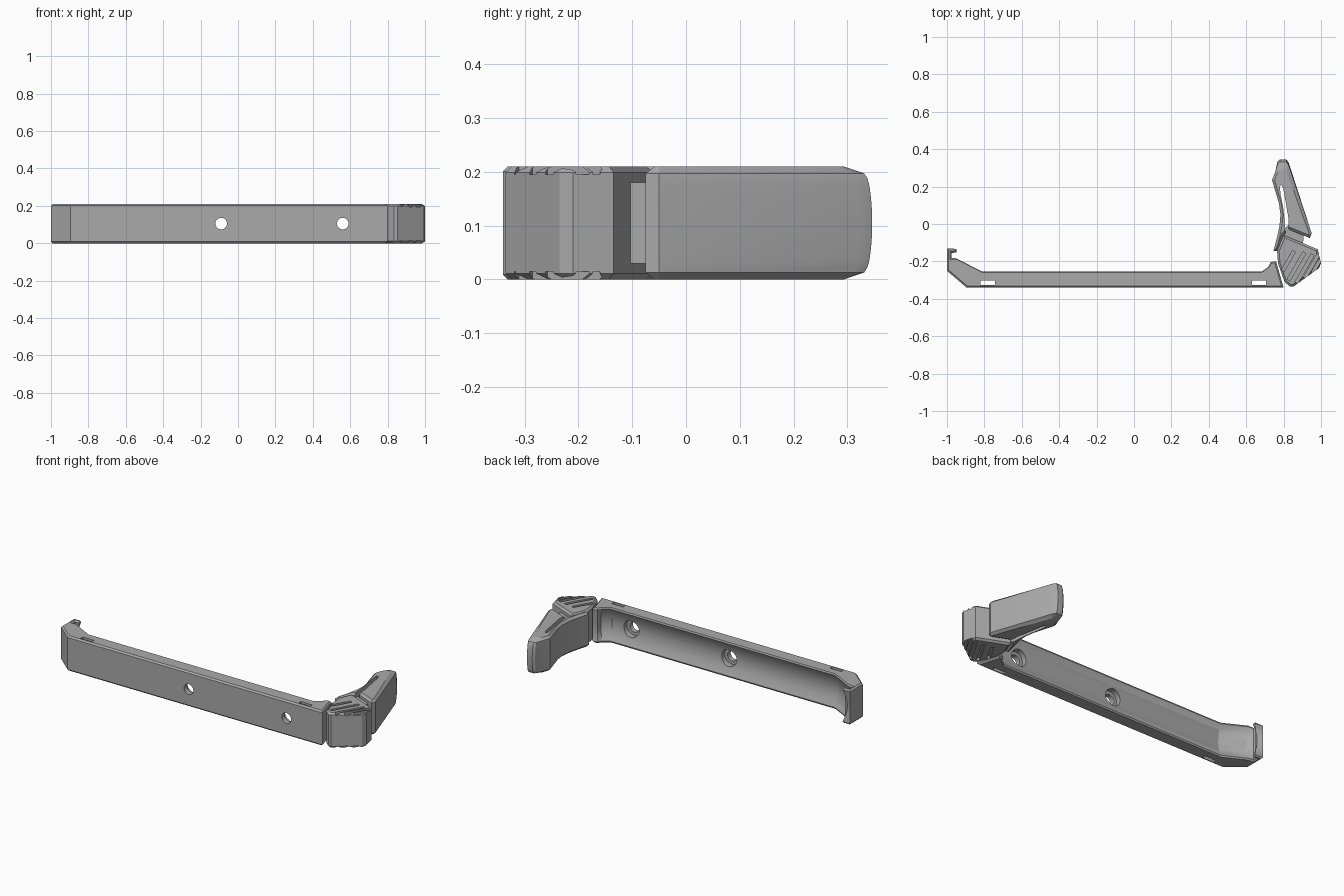
import bpy, bmesh, math
from mathutils import Vector, Matrix

if "Cube" in bpy.data.objects:
    bpy.data.objects.remove(bpy.data.objects["Cube"])

HEIGHT = 0.21
MID = HEIGHT / 2

grey = bpy.data.materials.new("satin_grey")
grey.use_nodes = True
grey.diffuse_color = (0.4, 0.4, 0.4, 1)
grey.node_tree.nodes["Principled BSDF"].inputs["Base Color"].default_value = (0.4, 0.4, 0.4, 1)


def finish(name, bm):
    bmesh.ops.recalc_face_normals(bm, faces=bm.faces)
    mesh = bpy.data.meshes.new(name)
    bm.to_mesh(mesh)
    bm.free()
    mesh.materials.append(grey)
    obj = bpy.data.objects.new(name, mesh)
    bpy.context.collection.objects.link(obj)
    return obj


def inward(points):
    """Mitred inward directions of a counter-clockwise outline."""
    result = []
    for i, p in enumerate(points):
        a = (p - points[i - 1]).normalized()
        b = (points[(i + 1) % len(points)] - p).normalized()
        na, nb = Vector((-a.y, a.x)), Vector((-b.y, b.x))
        result.append((na + nb) / max(0.4, 1 + na.dot(nb)))
    return result


def layered(name, outline, z0=0, z1=HEIGHT, chamfer=0.0, steps=1, shift=None):
    """Stack an outline in z, with chamfered rims and an optional per-point shift."""
    points = [Vector(p[:2]) for p in outline]
    normals = inward(points)
    levels = [z0 + chamfer + (z1 - z0 - 2 * chamfer) * i / steps for i in range(steps + 1)]
    if chamfer:
        levels = [z0] + levels + [z1]
    bm = bmesh.new()
    rings = []
    for z in levels:
        inset = chamfer if chamfer and z in (z0, z1) else 0
        ring = []
        for i, p in enumerate(points):
            q = p + normals[i] * inset
            if shift:
                q = q + shift(outline[i], normals[i], (z - MID) / MID)
            ring.append(bm.verts.new((q.x, q.y, z)))
        rings.append(ring)
    for low, high in zip(rings, rings[1:]):
        for i in range(len(points)):
            j = (i + 1) % len(points)
            bm.faces.new((low[i], low[j], high[j], high[i]))
    bm.faces.new(rings[0][::-1])
    bm.faces.new(rings[-1])
    return finish(name, bm)


def box(size, matrix):
    bm = bmesh.new()
    bmesh.ops.create_cube(bm, size=1, matrix=matrix @ Matrix.Diagonal((*size, 1)))
    return finish("cutter", bm)


def bore(x, y0, y1, radius):
    bm = bmesh.new()
    place = Matrix.Translation((x, (y0 + y1) / 2, MID)) @ Matrix.Rotation(math.pi / 2, 4, "X")
    bmesh.ops.create_cone(bm, cap_ends=True, segments=32, radius1=radius, radius2=radius,
                          depth=y1 - y0, matrix=place)
    return finish("cutter", bm)


def cut(target, cutters):
    bpy.context.view_layer.objects.active = target
    for cutter in cutters:
        mod = target.modifiers.new("cut", "BOOLEAN")
        mod.operation = "DIFFERENCE"
        mod.solver = "EXACT"
        mod.object = cutter
        bpy.ops.object.modifier_apply(modifier=mod.name)
        bpy.data.objects.remove(cutter)


# Long bar with a hooked end; third value is how far the inner face is hollowed
bar_outline = [
    (-0.895, -0.34, 0), (0.80, -0.34, 0), (0.76, -0.2, 0), (0.73, -0.2, 0.6),
    (0.715, -0.225, 1), (0.68, -0.25, 1), (-0.81, -0.25, 1), (-0.945, -0.18, 1),
    (-0.975, -0.18, 0), (-0.975, -0.155, 0), (-0.945, -0.155, 0.6),
    (-0.945, -0.13, 0.6), (-1, -0.13, 0), (-1, -0.25, 0)]


def hollow(point, normal, t):
    return normal * 0.032 * point[2] * max(0, 1 - t * t)


bar = layered("long_bar", bar_outline, chamfer=0.009, steps=16, shift=hollow)
slots = [box((0.075, 0.022, 1), Matrix.Translation((x, -0.314, MID))) for x in (-0.782, 0.668)]
holes = [bore(x, *span) for x in (-0.09, 0.56) for span in ((-0.5, -0.2, 0.031), (-0.31, -0.2, 0.05))]
cut(bar, slots + holes)

# Thumb block with diagonal grip grooves above and below
block = layered("thumb_block", [
    (0.835, -0.335), (0.852, -0.335), (0.99, -0.235), (1.0, -0.21), (0.982, -0.135),
    (0.80, -0.06), (0.765, -0.145), (0.77, -0.21), (0.805, -0.31)], chamfer=0.011)
grooves = []
slant = math.radians(60)
for x, y, length in ((0.795, -0.25, 0.12), (0.826, -0.30, 0.17), (0.868, -0.315, 0.175),
                     (0.913, -0.29, 0.15), (0.955, -0.262, 0.115)):
    for z in (0, HEIGHT):
        centre = (x + math.cos(slant) * length / 2, y + math.sin(slant) * length / 2, z)
        grooves.append(box((length, 0.018, 0.03),
                           Matrix.Translation(centre) @ Matrix.Rotation(slant, 4, "Z")))
cut(block, grooves)

# Narrow neck joining the block to the paddle
layered("lever_neck", [(0.775, -0.10), (0.90, -0.15), (0.91, -0.03), (0.83, 0.0), (0.80, -0.03)],
        z0=0.03, z1=0.18)

# Lever paddle with a rounded tip and a slit along its inner side
paddle_outline = [
    (0.745, -0.145), (0.768, -0.145), (0.80, -0.06), (0.83, -0.03), (0.94, -0.075),
    (0.95, -0.05), (0.828, 0.325), (0.815, 0.346), (0.78, 0.346), (0.768, 0.335),
    (0.755, 0.28), (0.738, 0.235), (0.757, 0.17), (0.775, 0.11), (0.783, 0.05),
    (0.778, -0.01), (0.765, -0.07)]


def round_tip(point, normal, t):
    drop = 0.012 * t * t + 0.028 * abs(t) ** 12 if point[1] > 0.3 else 0
    return Vector((0, -drop))


paddle = layered("lever_paddle", paddle_outline, chamfer=0.013, steps=20, shift=round_tip)
slit = layered("cutter", [
    (0.81, -0.055), (0.828, -0.05), (0.826, 0.03), (0.812, 0.11), (0.798, 0.19),
    (0.788, 0.21), (0.779, 0.2), (0.785, 0.15), (0.797, 0.09), (0.803, 0.04)], z0=-0.1, z1=0.4)
cut(paddle, [slit])

# Smooth the curved faces, keep the edges sharp
for obj in (bar, block, paddle):
    bpy.ops.object.select_all(action="DESELECT")
    obj.select_set(True)
    bpy.context.view_layer.objects.active = obj
    bpy.ops.object.shade_smooth_by_angle(angle=math.radians(25))
